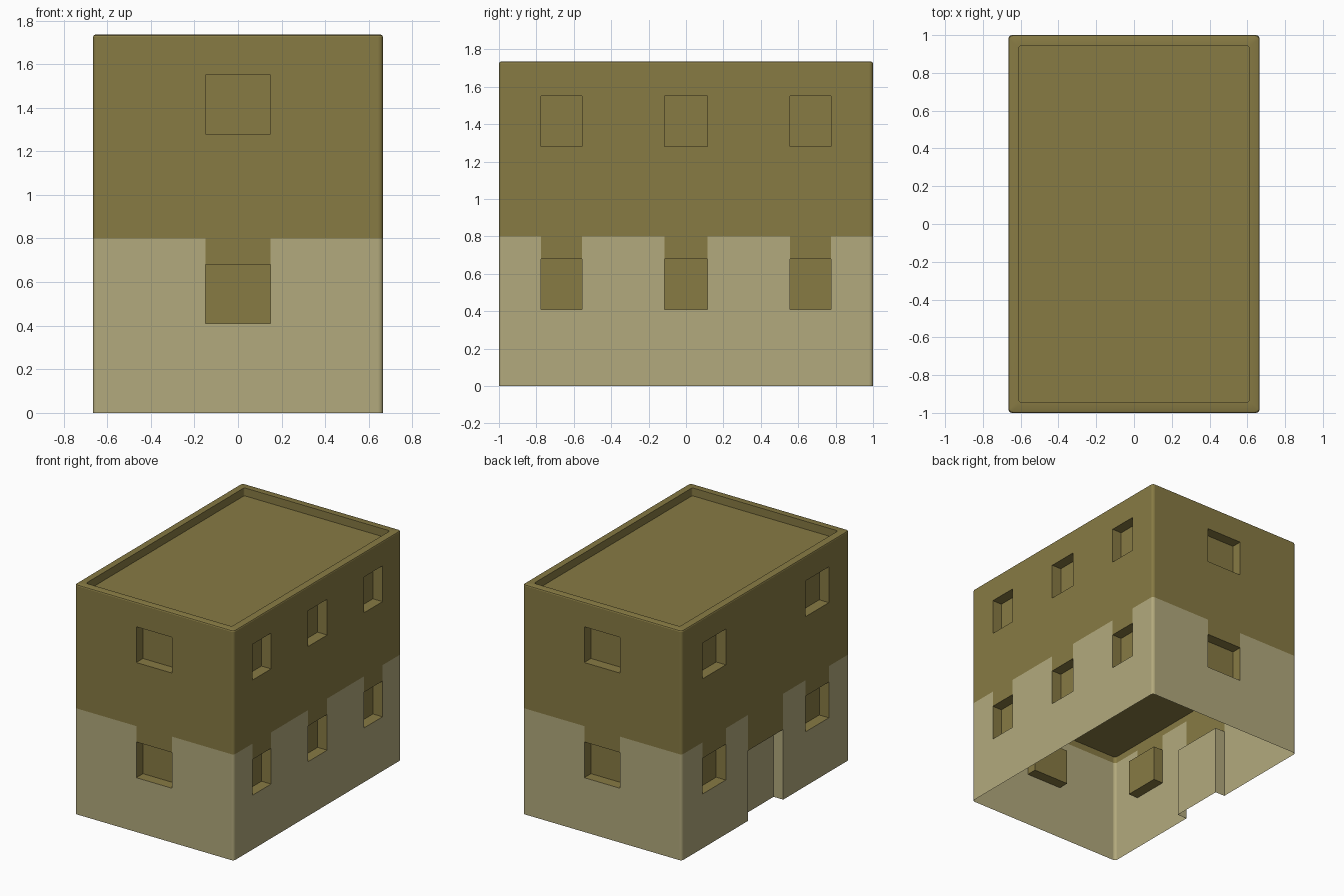
import bpy, bmesh, math
from mathutils import Matrix

if "Cube" in bpy.data.objects:
    bpy.data.objects.remove(bpy.data.objects["Cube"])

HX, HY, TOP = 0.665, 1.0, 1.735
R, DEPTH, BAND, EDGE = 0.02, 0.08, 0.80, 0.01
ARC = 4


def material(name, rgb):
    m = bpy.data.materials.new(name)
    lin = [((c + 0.055) / 1.055) ** 2.4 for c in rgb]
    m.diffuse_color = (*lin, 1)
    m.use_nodes = True
    m.node_tree.nodes["Principled BSDF"].inputs["Base Color"].default_value = m.diffuse_color
    return m


MATS = [material("olive_brown", (0.53, 0.48, 0.265)),
        material("pale_plaster", (0.70, 0.665, 0.49))]
BROWN, PALE = 0, 1


def finish(bm, name):
    bmesh.ops.remove_doubles(bm, verts=bm.verts, dist=1e-5)
    mesh = bpy.data.meshes.new(name)
    bm.to_mesh(mesh)
    bm.free()
    for m in MATS:
        mesh.materials.append(m)
    ob = bpy.data.objects.new(name, mesh)
    bpy.context.collection.objects.link(ob)
    bpy.ops.object.select_all(action='DESELECT')
    ob.select_set(True)
    bpy.context.view_layer.objects.active = ob
    bpy.ops.object.shade_smooth_by_angle(angle=math.radians(35))
    return ob


def windows(u0, u1):
    """Lower and upper window of one column: u0, u1, z0, z1, colour."""
    return [(u0, u1, 0.41, 0.68, BROWN), (u0, u1, 1.28, 1.55, BROWN)]


def wall(name, quarter, half, dist, openings):
    """One wall on a grid of cells; cells in an opening are pushed inward."""
    bm = bmesh.new()
    rot = Matrix.Rotation(quarter * math.pi / 2, 3, 'Z')
    top = TOP - EDGE

    def quad(pts, mat):
        f = bm.faces.new([bm.verts.new(rot @ Matrix.Translation((0, -dist, 0)).to_translation()
                                       + rot @ Matrix.Identity(3).col[0] * u
                                       + rot @ Matrix.Identity(3).col[1] * d
                                       + Matrix.Identity(3).col[2] * z) for u, d, z in pts])
        f.material_index = mat

    us = sorted({-half + R, half - R} | {v for o in openings for v in o[:2]})
    zs = sorted({0, BAND, top} | {v for o in openings for v in o[2:4]})

    def hole(u, z):
        return next((o for o in openings if o[0] < u < o[1] and o[2] < z < o[3]), None)

    for u0, u1 in zip(us, us[1:]):
        um = (u0 + u1) / 2
        lows = [o[2] for o in openings if o[0] < um < o[1]]
        for z0, z1 in zip(zs, zs[1:]):
            zm = (z0 + z1) / 2
            if not hole(um, zm):
                pale = zm < BAND and not (lows and zm > min(lows))
                quad([(u0, 0, z0), (u1, 0, z0), (u1, 0, z1), (u0, 0, z1)], PALE if pale else BROWN)
                continue
            m, d = hole(um, zm)[4], DEPTH
            quad([(u0, d, z0), (u1, d, z0), (u1, d, z1), (u0, d, z1)], m)
            quad([(u0, 0, z0), (u0, d, z0), (u0, d, z1), (u0, 0, z1)], m)
            quad([(u1, 0, z1), (u1, d, z1), (u1, d, z0), (u1, 0, z0)], m)
            if z0 > 0 and not hole(um, z0 - 0.001):
                quad([(u0, 0, z0), (u1, 0, z0), (u1, d, z0), (u0, d, z0)], m)
            if not hole(um, z1 + 0.001):
                quad([(u0, d, z1), (u1, d, z1), (u1, 0, z1), (u0, 0, z1)], m)

    # rounded corner at the wall's right-hand end
    arc = [(half - R + R * math.sin(t), R - R * math.cos(t))
           for t in (i * math.pi / 2 / ARC for i in range(ARC + 1))]
    for (ua, da), (ub, db) in zip(arc, arc[1:]):
        for z0, z1, m in ((0, BAND, PALE), (BAND, top, BROWN)):
            quad([(ua, da, z0), (ub, db, z0), (ub, db, z1), (ua, da, z1)], m)
    return finish(bm, name)


# Four walls with recessed windows and a door on the left
end_windows = windows(-0.15, 0.15)
wall("front_wall", 0, HX, HY, end_windows)
wall("back_wall", 2, HX, HY, end_windows)
wall("right_wall", 1, HY, HX,
     windows(-0.775, -0.555) + windows(-0.115, 0.115) + windows(0.555, 0.775))
wall("left_wall", 3, HY, HX,
     windows(-0.755, -0.475) + windows(0.475, 0.755) + [(-0.21, 0.21, 0, 0.53, PALE)])


def ring(bm, inset, z, r):
    """Rounded rectangle loop, counter-clockwise."""
    pts = []
    for k, (sx, sy) in enumerate(((1, 1), (-1, 1), (-1, -1), (1, -1))):
        for i in range(ARC + 1):
            t = (k + i / ARC) * math.pi / 2
            pts.append(bm.verts.new((sx * (HX - inset - r) + r * math.cos(t),
                                     sy * (HY - inset - r) + r * math.sin(t), z)))
    return pts


# Roof parapet with softened outer edge and sunken roof deck
bm = bmesh.new()
loops = [ring(bm, 0, TOP - EDGE, R), ring(bm, 0.003, TOP - 0.003, R),
         ring(bm, EDGE, TOP, R - 0.005), ring(bm, 0.056, TOP, 0.012),
         ring(bm, 0.056, TOP - 0.06, 0.012)]
for a, b in zip(loops, loops[1:]):
    for i in range(len(a)):
        j = (i + 1) % len(a)
        bm.faces.new((a[i], a[j], b[j], b[i]))
bm.faces.new(loops[-1])
finish(bm, "roof_parapet")

# Ceiling between the storeys, seen through the open base
bm = bmesh.new()
bm.faces.new(reversed(ring(bm, 0, 0.85, R)))
finish(bm, "storey_ceiling")
